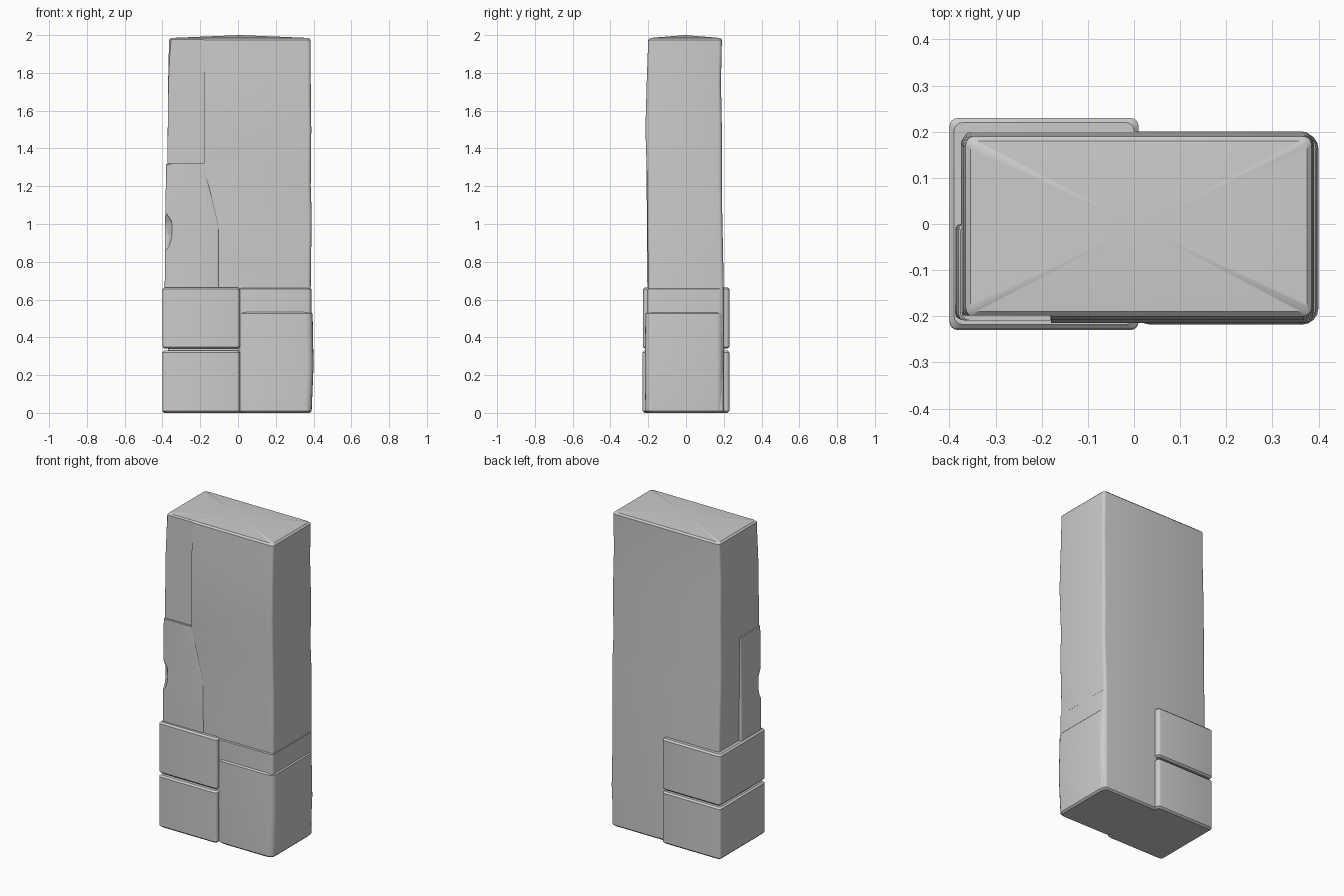
import bpy, bmesh, math

old = bpy.data.objects.get("Cube")
if old:
    bpy.data.objects.remove(old, do_unlink=True)

stone = bpy.data.materials.new("grey_stone")
stone.use_nodes = True
GREY = (0.6, 0.6, 0.6, 1)
stone.diffuse_color = GREY
stone.node_tree.nodes["Principled BSDF"].inputs["Base Color"].default_value = GREY


def ring(bm, section, radius, steps=4):
    """One rounded rectangle: z, x0, x1, y0, y1."""
    z, x0, x1, y0, y1 = section
    corners = [(x1, y1, -1, -1), (x0, y1, 1, -1), (x0, y0, 1, 1), (x1, y0, -1, 1)]
    verts = []
    for i, (x, y, sx, sy) in enumerate(corners):
        for k in range(steps + 1):
            a = (i + k / steps) * math.pi / 2
            verts.append(bm.verts.new((x + radius * (sx + math.cos(a)),
                                       y + radius * (sy + math.sin(a)), z)))
    return verts


def block(name, sections, radius=0.02, dome=0.0, edge=0.01):
    """Loft worn sections into a stone with softened top and bottom rims."""
    def rim(s, dz):
        return (s[0] + dz, s[1] + edge, s[2] - edge, s[3] + edge, s[4] - edge)
    first, last = sections[0], sections[-1]
    rows = [rim(first, 0), (first[0] + edge,) + first[1:]]
    rows += sections[1:-1]
    rows += [(last[0] - edge,) + last[1:], rim(last, 0)]
    bm = bmesh.new()
    rings = [ring(bm, r, radius) for r in rows]
    n = len(rings[0])
    for a, b in zip(rings, rings[1:]):
        for i in range(n):
            j = (i + 1) % n
            bm.faces.new((a[i], a[j], b[j], b[i]))
    bm.faces.new(rings[0][::-1])
    top = rings[-1]
    mid = bm.verts.new(((last[1] + last[2]) / 2, (last[3] + last[4]) / 2, last[0] + dome))
    for i in range(n):
        bm.faces.new((top[i], top[(i + 1) % n], mid))
    bmesh.ops.recalc_face_normals(bm, faces=bm.faces)
    mesh = bpy.data.meshes.new(name)
    bm.to_mesh(mesh)
    bm.free()
    mesh.materials.append(stone)
    obj = bpy.data.objects.new(name, mesh)
    bpy.context.collection.objects.link(obj)
    return obj


def straight(z0, z1, *sides):
    return [(z0, *sides), (z1, *sides)]


def carve(target, cutter):
    mod = target.modifiers.new("carve", "BOOLEAN")
    mod.operation = "DIFFERENCE"
    mod.solver = "EXACT"
    mod.object = cutter
    cutter.hide_render = True
    cutter.hide_set(True)


# Tall weathered shaft
shaft = block("shaft", [
    (0.0, -0.37, 0.385, -0.2, 0.2),
    (0.66, -0.37, 0.385, -0.2, 0.2),
    (1.05, -0.375, 0.39, -0.205, 0.192),
    (1.2, -0.375, 0.385, -0.205, 0.19),
    (1.5, -0.372, 0.388, -0.215, 0.19),
    (1.75, -0.37, 0.385, -0.208, 0.185),
    (1.985, -0.365, 0.385, -0.2, 0.19)], 0.018, dome=0.015)

# Front corner stone, standing proud of the shaft
corner = block("corner_stone", [
    (0.66, -0.388, -0.1, -0.205, 0.0),
    (1.0, -0.386, -0.1, -0.207, 0.0),
    (1.32, -0.38, -0.18, -0.209, 0.0)], 0.012, edge=0.004)

# Stacked foot blocks on one half, a taller foot block on the other
block("lower_foot_block", straight(0.0, 0.33, -0.4, 0.01, -0.23, 0.23), 0.018)
block("upper_foot_block", straight(0.34, 0.665, -0.4, 0.01, -0.228, 0.23), 0.018)
block("tall_foot_block", [
    (0.0, 0.0, 0.39, -0.215, 0.197),
    (0.25, 0.0, 0.4, -0.218, 0.198),
    (0.535, 0.0, 0.395, -0.215, 0.197)], 0.035)
block("middle_band", straight(0.5, 0.66, 0.0, 0.388, -0.207, 0.195), 0.02, edge=0.005)

# Shallow recess on the upper front corner
recess = block("recess_cutter", straight(1.32, 2.1, -0.6, -0.18, -0.4, -0.198), 0.001, edge=0.0005)
carve(shaft, recess)

# Chipped hollow on the front edge
bpy.ops.mesh.primitive_ico_sphere_add(subdivisions=2, radius=1, location=(-0.41, -0.235, 0.95))
chip = bpy.context.object
chip.name = "chip_cutter"
chip.scale = (0.07, 0.07, 0.13)
chip.rotation_euler = (0, 0.12, 0)
carve(corner, chip)
carve(shaft, chip)

# Soft faces with crisp block edges
for obj in bpy.context.scene.objects:
    obj.select_set(False)
for obj in bpy.context.scene.objects:
    if obj.type == "MESH" and obj.data.materials:
        if obj.hide_render:
            continue
        bpy.context.view_layer.objects.active = obj
        obj.select_set(True)
        bpy.ops.object.shade_smooth_by_angle(angle=math.radians(35))
        obj.select_set(False)
